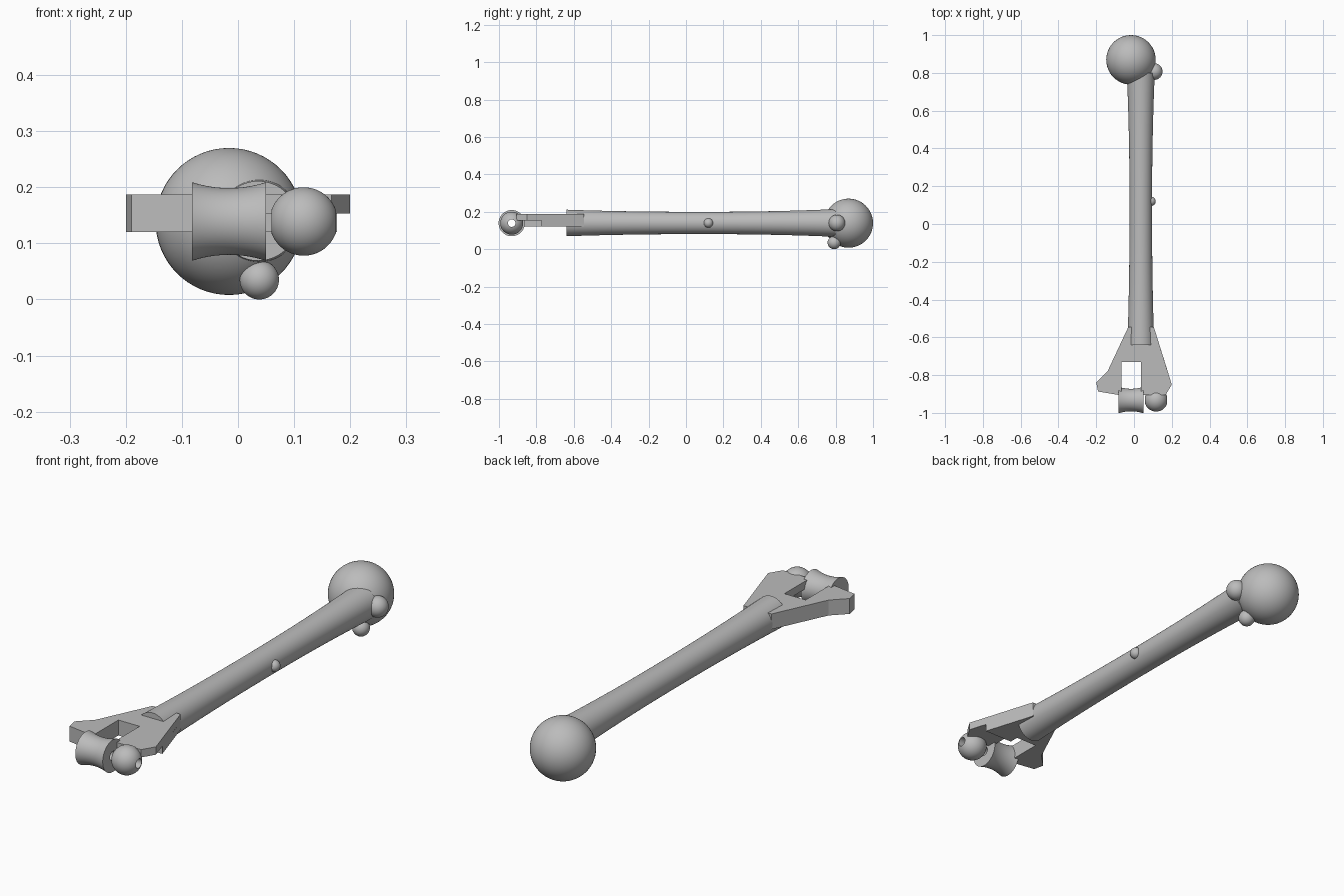
import bpy, bmesh, math
from mathutils import Vector, Matrix

cube = bpy.data.objects.get("Cube")
if cube:
    bpy.data.objects.remove(cube, do_unlink=True)

bone = bpy.data.materials.new("bone grey")
bone.use_nodes = True
GREY = (0.5, 0.5, 0.5, 1)
bone.diffuse_color = GREY
bone.node_tree.nodes["Principled BSDF"].inputs["Base Color"].default_value = GREY

AXIS_Z = 0.14      # height of the shaft and joint axes
HINGE_Y = -0.932   # elbow hinge line
BORE = 0.02


def finish(name, bm, smooth=True):
    bmesh.ops.recalc_face_normals(bm, faces=bm.faces)
    mesh = bpy.data.meshes.new(name)
    bm.to_mesh(mesh)
    bm.free()
    obj = bpy.data.objects.new(name, mesh)
    bpy.context.collection.objects.link(obj)
    mesh.materials.append(bone)
    if smooth:
        bpy.ops.object.select_all(action="DESELECT")
        obj.select_set(True)
        bpy.context.view_layer.objects.active = obj
        bpy.ops.object.shade_smooth_by_angle(angle=math.radians(35))
    return obj


def lathe(name, profile, axis, origin, closed=False, steps=64):
    """Spin (position along axis, radius) points around the axis."""
    bm = bmesh.new()
    turn = Vector((0, 0, 1)).rotation_difference(Vector(axis)).to_matrix().to_4x4()
    place = Matrix.Translation(origin) @ turn
    rings = []
    for along, radius in profile:
        angles = [2 * math.pi * i / steps for i in range(steps)]
        rings.append([bm.verts.new(place @ Vector((radius * math.cos(a), radius * math.sin(a), along)))
                      for a in angles])
    pairs = list(zip(rings, rings[1:]))
    if closed:
        pairs.append((rings[-1], rings[0]))
    else:
        bm.faces.new(rings[0])
        bm.faces.new(rings[-1])
    for a, b in pairs:
        for i in range(steps):
            j = (i + 1) % steps
            bm.faces.new((a[i], a[j], b[j], b[i]))
    return finish(name, bm)


def ball(name, centre, radius):
    bm = bmesh.new()
    bmesh.ops.create_uvsphere(bm, u_segments=48, v_segments=32, radius=radius,
                              matrix=Matrix.Translation(centre))
    return finish(name, bm)


def slab(name, outline, z0, z1):
    bm = bmesh.new()
    face = bm.faces.new([bm.verts.new((x, y, z0)) for x, y in outline])
    top = bmesh.ops.extrude_face_region(bm, geom=[face])
    verts = [v for v in top["geom"] if isinstance(v, bmesh.types.BMVert)]
    bmesh.ops.translate(bm, verts=verts, vec=(0, 0, z1 - z0))
    return finish(name, bm, smooth=False)


# Shaft, slightly waisted, with flared ends
shaft_profile = []
for i in range(33):
    t = i / 32
    bulge = abs(2 * t - 1) ** 2.2
    shaft_profile.append((-0.64 + 1.44 * t, 0.0595 + (0.0145 if t > 0.5 else 0.0115) * bulge))
lathe("shaft", shaft_profile, (0, 1, 0), (0.036, 0, AXIS_Z))

# Shoulder head and the bumps along the shaft
ball("head", (-0.016, 0.869, 0.139), 0.131)
ball("greater_bump", (0.107, 0.807, AXIS_Z), 0.044)
ball("lesser_bump", (0.038, 0.792, 0.035), 0.035)
ball("shaft_bump", (0.09, 0.12, AXIS_Z), 0.025)

# Forked elbow plate; the lower layer stops short on the +x arm
left_arm = [(-0.065, -0.905), (-0.08, -0.905), (-0.19, -0.887), (-0.2, -0.84), (-0.14, -0.78), (-0.03, -0.545)]
upper_right = [(0.105, -0.545), (0.2, -0.85), (0.167, -0.905), (0.037, -0.905)]
lower_right = [(0.105, -0.545), (0.176, -0.772), (0.037, -0.772)]
window_edge = [(0.037, -0.73), (-0.065, -0.73)]
slab("elbow_plate_upper", left_arm + upper_right + window_edge, 0.153, 0.187)
slab("elbow_plate_lower", left_arm + lower_right + window_edge, 0.12, 0.153)

# Bored spool on the hinge line
spool = []
for i in range(17):
    s = i / 8 - 1
    spool.append((0.066 * s, 0.0595 + 0.0105 * s * s))
lathe("hinge_spool", [(-0.066, BORE)] + spool + [(0.066, BORE)], (1, 0, 0),
      (-0.016, HINGE_Y, AXIS_Z - 0.001), closed=True)

# Bored ball beside the spool
R = 0.061
start = math.asin(BORE / R)
arc = []
for i in range(25):
    a = start + (math.pi - 2 * start) * i / 24
    arc.append((-R * math.cos(a), R * math.sin(a)))
lathe("hinge_ball", arc, (1, 0, 0), (0.117, HINGE_Y, AXIS_Z - 0.001), closed=True)
